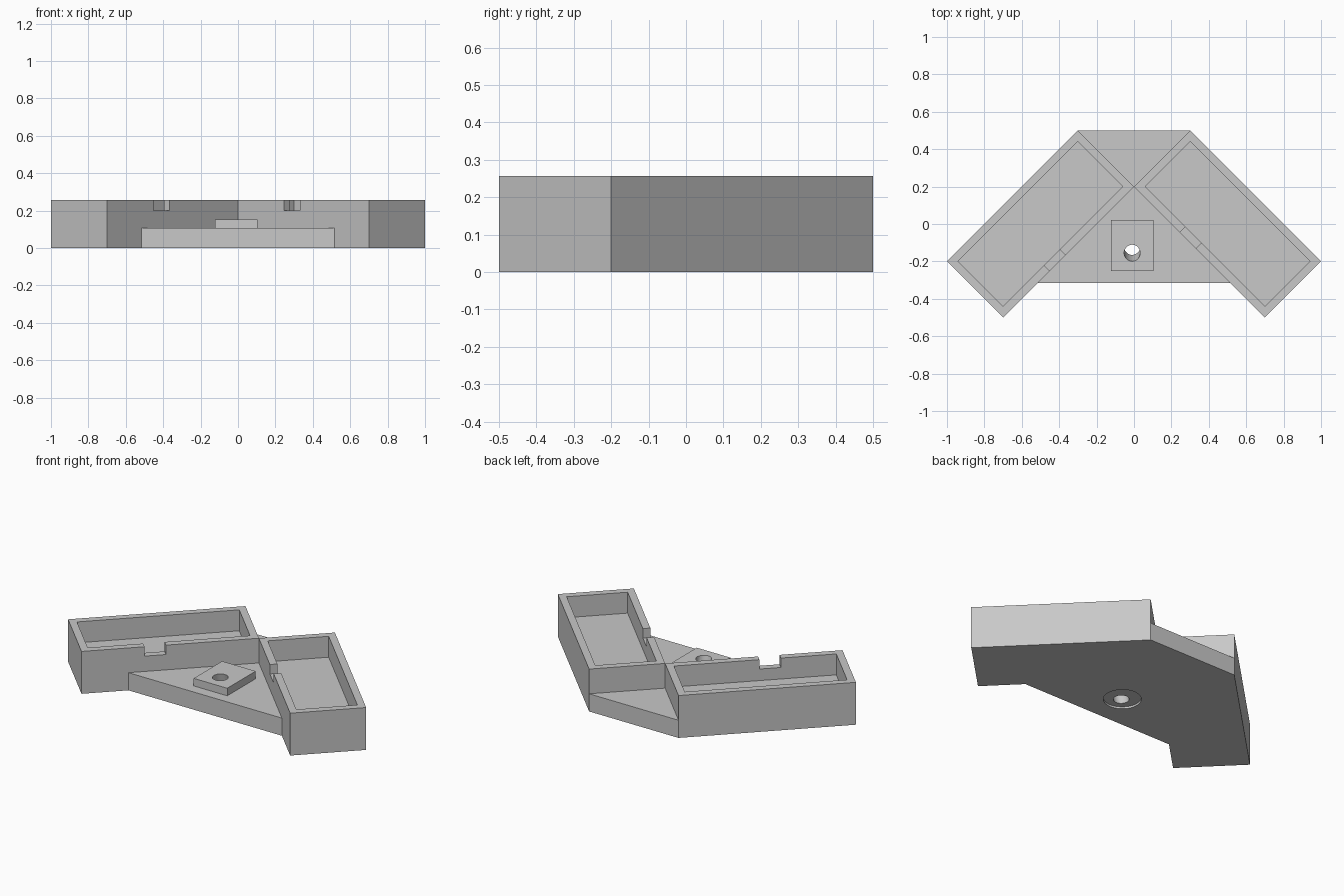
import bpy
import bmesh
from math import radians, atan2
from mathutils import Vector

cube = bpy.data.objects.get("Cube")
if cube:
    bpy.data.objects.remove(cube, do_unlink=True)

HEIGHT = 0.257      # tray height
WEB = 0.107         # thickness of the joining plates
FLOOR = 0.13        # tray floor level
WALL = 0.042        # tray wall thickness

grey = bpy.data.materials.new("plain grey")
grey.use_nodes = True
grey.diffuse_color = (0.58, 0.58, 0.58, 1)
grey.node_tree.nodes["Principled BSDF"].inputs["Base Color"].default_value = grey.diffuse_color


def prism(name, outline, z0, z1):
    """Upright solid made from a flat outline."""
    bm = bmesh.new()
    face = bm.faces.new([bm.verts.new((x, y, z0)) for x, y in outline])
    top = bmesh.ops.extrude_face_region(bm, geom=[face])
    verts = [g for g in top["geom"] if isinstance(g, bmesh.types.BMVert)]
    bmesh.ops.translate(bm, verts=verts, vec=(0, 0, z1 - z0))
    bmesh.ops.recalc_face_normals(bm, faces=bm.faces)
    mesh = bpy.data.meshes.new(name)
    bm.to_mesh(mesh)
    bm.free()
    mesh.materials.append(grey)
    obj = bpy.data.objects.new(name, mesh)
    bpy.context.collection.objects.link(obj)
    return obj


def cylinder(name, radius, start, end):
    """Cylinder running between two points."""
    start, end = Vector(start), Vector(end)
    axis = end - start
    bpy.ops.mesh.primitive_cylinder_add(vertices=40, radius=radius, depth=axis.length,
                                        location=(start + end) / 2)
    obj = bpy.context.object
    obj.name = name
    obj.rotation_euler = axis.to_track_quat('Z', 'Y').to_euler()
    obj.data.materials.append(grey)
    return obj


def combine(target, tool, operation):
    """Apply a boolean and discard the tool."""
    tool.hide_render = True
    mod = target.modifiers.new("boolean", 'BOOLEAN')
    mod.operation = operation
    mod.solver = 'EXACT'
    mod.object = tool
    bpy.context.view_layer.update()
    bpy.context.view_layer.objects.active = target
    bpy.ops.object.modifier_apply(modifier=mod.name)
    bpy.data.objects.remove(tool, do_unlink=True)


def slanted_box(name, side, centre, length, width, z0, z1):
    """Box whose long edge runs diagonally outward on the given side."""
    along = Vector((side, -1)).normalized()
    across = Vector((side, 1)).normalized()
    outline = [Vector(centre) + along * a * length / 2 + across * b * width / 2
               for a, b in ((-1, -1), (1, -1), (1, 1), (-1, 1))]
    return prism(name, outline, z0, z1)


# Two open trays, each with a notch in its inner wall
length, width = 0.7 * 2 ** 0.5, 0.3 * 2 ** 0.5
for side, name, notch_x in ((1, "left_tray", 0.288), (-1, "right_tray", 0.409)):
    centre = (side * 0.5, 0)
    tray = slanted_box(name, side, centre, length, width, 0, HEIGHT)
    cavity = slanted_box("cavity_cutter", side, centre, length - 2 * WALL,
                         width - 2 * WALL, FLOOR, HEIGHT + 0.1)
    combine(tray, cavity, 'DIFFERENCE')
    notch = slanted_box("notch_cutter", side, (side * notch_x, 0.2 - notch_x),
                        0.12, 0.14, 0.2, HEIGHT + 0.1)
    combine(tray, notch, 'DIFFERENCE')

# Plates joining the trays at the back and front
prism("back_plate", [(-0.3, 0.5), (0, 0.2), (0.3, 0.5)], 0, WEB)
front = prism("front_plate", [(-0.515, -0.315), (0.515, -0.315), (0, 0.2)], 0, WEB)

# Raised pad on the front plate
pad = prism("pad", [(-0.122, -0.25), (0.103, -0.25), (0.103, 0.022), (-0.122, 0.022)],
            WEB - 0.03, 0.153)
combine(front, pad, 'UNION')

# Leaning screw hole and the shallow recess beneath it
hole_top, hole_bottom = Vector((-0.01, -0.155, 0.153)), Vector((-0.01, -0.118, 0))
lean = hole_top - hole_bottom
combine(front, cylinder("hole_cutter", 0.043, hole_bottom - lean, hole_top + lean), 'DIFFERENCE')
combine(front, cylinder("recess_cutter", 0.105, (0, -0.1, -0.1), (0, -0.1, 0.012)), 'DIFFERENCE')

# Smooth the round walls, keep the corners sharp
bpy.ops.object.select_all(action='DESELECT')
front.select_set(True)
bpy.context.view_layer.objects.active = front
bpy.ops.object.shade_smooth_by_angle(angle=radians(30))
